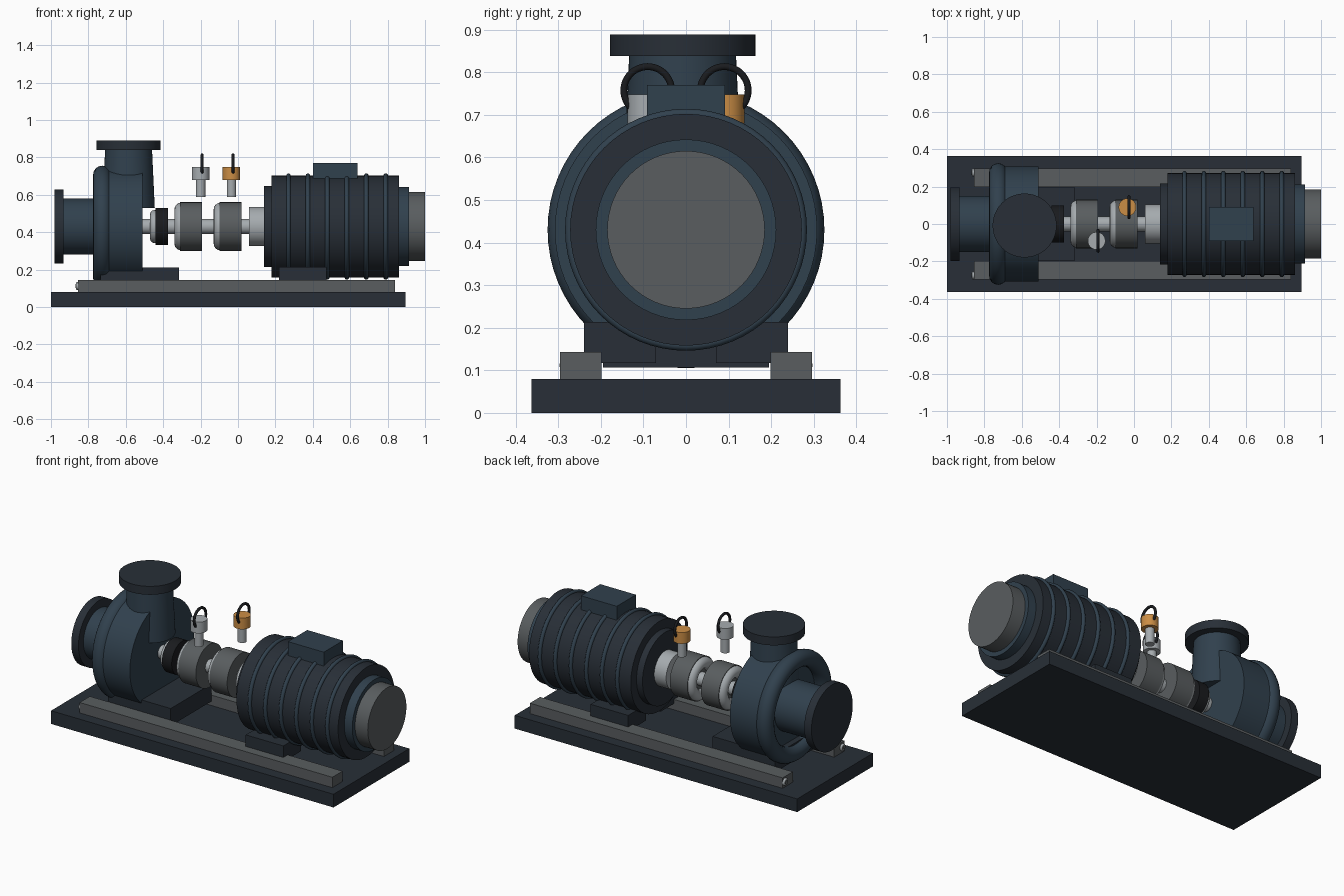
import bpy
from math import pi

if "Cube" in bpy.data.objects:
    bpy.data.objects.remove(bpy.data.objects["Cube"])

AXIS_Z = 0.43  # height of the pump and motor shaft


def material(name, r, g, b):
    m = bpy.data.materials.new(name)
    m.diffuse_color = (r, g, b, 1)
    m.use_nodes = True
    m.node_tree.nodes["Principled BSDF"].inputs["Base Color"].default_value = m.diffuse_color
    return m


BLUE = material("blue_paint", 0.030, 0.052, 0.075)
DARK = material("dark_paint", 0.021, 0.028, 0.038)
GREY = material("mid_grey", 0.10, 0.11, 0.115)
STEEL = material("light_steel", 0.38, 0.41, 0.43)
BLACK = material("black_rubber", 0.010, 0.011, 0.013)
ORANGE = material("orange", 0.60, 0.27, 0.06)


def finish(name, mat, smooth=True):
    o = bpy.context.object
    o.name = name
    o.data.materials.append(mat)
    if smooth:
        bpy.ops.object.shade_smooth_by_angle(angle=0.6)
    return o


def box(name, mat, x, y, z):
    """Box from (min, max) ranges."""
    r = (x, y, z)
    bpy.ops.mesh.primitive_cube_add(size=1, location=[(a + b) / 2 for a, b in r])
    bpy.context.object.scale = [b - a for a, b in r]
    bpy.ops.object.transform_apply(location=False, rotation=False, scale=True)
    return finish(name, mat, False)


def barrel(name, mat, x0, x1, radius, y=0, z=AXIS_Z, n=64):
    """Cylinder lying along x."""
    bpy.ops.mesh.primitive_cylinder_add(vertices=n, radius=radius, depth=x1 - x0,
                                        location=((x0 + x1) / 2, y, z), rotation=(0, pi / 2, 0))
    return finish(name, mat)


def post(name, mat, x, y, z0, z1, r0, r1=None, n=48):
    """Upright cylinder or cone."""
    bpy.ops.mesh.primitive_cone_add(vertices=n, radius1=r0, radius2=r0 if r1 is None else r1,
                                    depth=z1 - z0, location=(x, y, (z0 + z1) / 2))
    return finish(name, mat)


def ring(name, mat, x, major, minor, y=0, z=AXIS_Z, n=64):
    """Torus around the x direction."""
    bpy.ops.mesh.primitive_torus_add(major_radius=major, minor_radius=minor, major_segments=n,
                                     minor_segments=16, location=(x, y, z), rotation=(0, pi / 2, 0))
    return finish(name, mat)


# Base plate and mounting rails
box("base_plate", DARK, (-1, 0.895), (-0.363, 0.363), (0, 0.08))
for side, s in (("front", -1), ("back", 1)):
    box(side + "_rail", GREY, (-0.855, 0.84), sorted((s * 0.198, s * 0.296)), (0.08, 0.143))
    ring(side + "_rail_bolt_collar", STEEL, -0.858, 0.014, 0.008, s * 0.275, 0.112, 24)
    barrel(side + "_rail_bolt", GREY, -0.868, -0.85, 0.012, s * 0.275, 0.112, 24)

# Pump casing, suction inlet and discharge outlet
barrel("pump_casing", BLUE, -0.70, -0.51, 0.308)
ring("casing_rim", BLUE, -0.726, 0.276, 0.049)
barrel("suction_pipe", BLUE, -0.94, -0.69, 0.15)
barrel("suction_flange", DARK, -0.98, -0.932, 0.198)
post("discharge_pipe", BLUE, -0.585, -0.008, 0.53, 0.85, 0.14, 0.125)
post("discharge_flange", DARK, -0.585, -0.008, 0.838, 0.889, 0.171)
box("pump_foot", DARK, (-0.735, -0.315), (-0.195, 0.195), (0.107, 0.212))

# Shaft, seal and couplings
barrel("shaft", STEEL, -0.52, 0.08, 0.04)
ring("seal_ring", STEEL, -0.447, 0.065, 0.023)
barrel("shaft_seal", BLACK, -0.44, -0.375, 0.1)
for name, x in (("pump", -0.34), ("motor", -0.13)):
    ring(name + "_coupling_ring", STEEL, x + 0.035, 0.092, 0.035)
    barrel(name + "_coupling", GREY, x + 0.03, x + 0.148, 0.13)

# Motor body with cooling fins and end covers
barrel("motor_neck", STEEL, 0.06, 0.15, 0.105)
barrel("motor_front_bell", DARK, 0.14, 0.19, 0.217)
barrel("motor_body", DARK, 0.18, 0.862, 0.272)
for i in range(6):
    ring(f"cooling_fin_{i + 1}", BLUE, 0.27 + i * 0.104, 0.272, 0.012)
barrel("motor_rear_bell", BLUE, 0.85, 0.915, 0.212)
barrel("fan_cover", GREY, 0.90, 1.0, 0.185)
box("terminal_box", BLUE, (0.40, 0.64), (-0.092, 0.092), (0.65, 0.77))
for side, s in (("front", -1), ("back", 1)):
    box(side + "_motor_foot", DARK, (0.22, 0.472), sorted((s * 0.07, s * 0.24)), (0.117, 0.213))

# Sensors floating above the couplings, each with a cable loop
for name, x, y, mat in (("grey", -0.2, -0.09, STEEL), ("orange", -0.035, 0.09, ORANGE)):
    post(name + "_sensor_stem", STEEL, x, y, 0.587, 0.69, 0.025)
    post(name + "_sensor_head", mat, x, y, 0.68, 0.748, 0.047)
    ring(name + "_sensor_cable", BLACK, x + 0.008, 0.056, 0.008, y, 0.757, 48)
